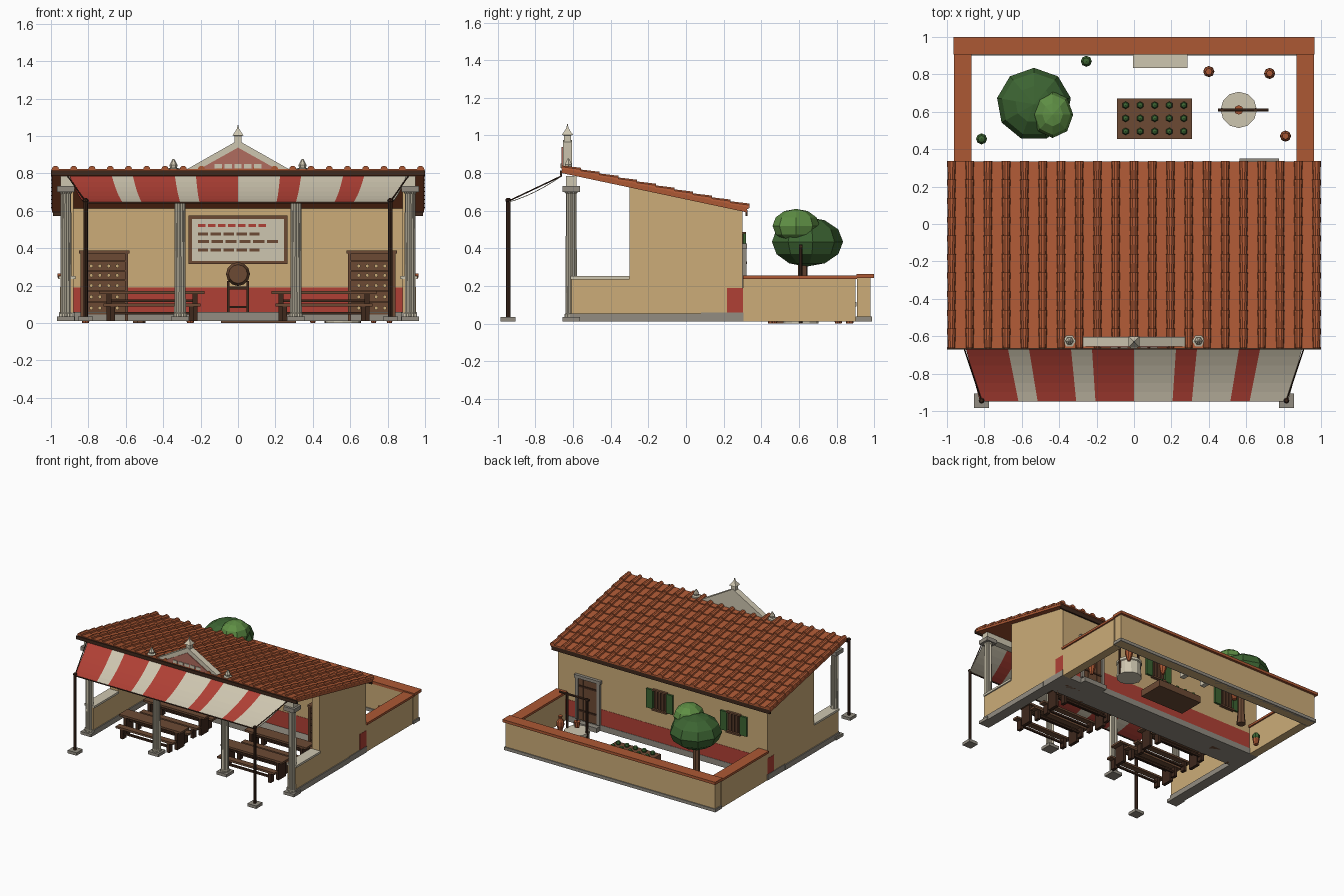
import bpy, bmesh, math
from mathutils import Vector, Matrix

def material(name, r, g, b):
    m = bpy.data.materials.new(name)
    lin = [((c / 255 + 0.055) / 1.055) ** 2.4 for c in (r, g, b)]
    m.diffuse_color = (*lin, 1)
    return m

PLASTER = material("plaster", 204, 172, 120)
TILE = material("terracotta", 172, 88, 52)
DARK = material("dark_wood", 62, 40, 28)
WOOD = material("wood", 108, 74, 52)
RED = material("red", 176, 64, 53)
CREAM = material("cream", 206, 198, 176)
STONE = material("grey_stone", 146, 140, 129)
GREEN = material("dark_green", 60, 100, 50)
LEAF = material("light_green", 94, 142, 68)
FADED = material("faded_red", 176, 108, 94)

def finish(name, bm, *mats):
    bmesh.ops.recalc_face_normals(bm, faces=bm.faces)
    me = bpy.data.meshes.new(name)
    bm.to_mesh(me)
    bm.free()
    for m in mats:
        me.materials.append(m)
    ob = bpy.data.objects.new(name, me)
    bpy.context.collection.objects.link(ob)
    return ob

def boxes(name, mat, *dims):
    """Each box is x0, x1, y0, y1, z0, z1."""
    bm = bmesh.new()
    for x0, x1, y0, y1, z0, z1 in dims:
        mx = Matrix.Translation(((x0 + x1) / 2, (y0 + y1) / 2, (z0 + z1) / 2))
        bmesh.ops.create_cube(bm, size=1, matrix=mx @ Matrix.Diagonal((x1 - x0, y1 - y0, z1 - z0, 1)))
    return finish(name, bm, mat)

def prism(name, mat, pts, a, b, axis="x"):
    """Extrude a (y,z) outline along x, or an (x,z) outline along y."""
    bm = bmesh.new()
    place = (lambda p, d: (d, *p)) if axis == "x" else (lambda p, d: (p[0], d, p[1]))
    lo, hi = ([bm.verts.new(place(p, d)) for p in pts] for d in (a, b))
    bm.faces.new(lo)
    bm.faces.new(hi)
    for i in range(len(pts)):
        j = (i + 1) % len(pts)
        bm.faces.new((lo[i], lo[j], hi[j], hi[i]))
    return finish(name, bm, mat)

def lathe(name, mat, profile, x, y, n=8, flute=1.0, rot=0.0):
    """Revolve (radius, z) points; flute shrinks every second side point."""
    bm = bmesh.new()
    rings = []
    for r, z in profile:
        rings.append([bm.verts.new((x + r * (flute if i % 2 else 1) * math.cos(math.tau * i / n + rot),
                                    y + r * (flute if i % 2 else 1) * math.sin(math.tau * i / n + rot), z))
                      for i in range(n)])
    for a, b in zip(rings, rings[1:]):
        for i in range(n):
            bm.faces.new((a[i], a[(i + 1) % n], b[(i + 1) % n], b[i]))
    bm.faces.new(rings[0])
    bm.faces.new(rings[-1])
    return finish(name, bm, mat)

def rod(name, mat, a, b, r, n=6):
    a, b = Vector(a), Vector(b)
    bm = bmesh.new()
    mx = Matrix.Translation((a + b) / 2) @ (b - a).to_track_quat("Z", "Y").to_matrix().to_4x4()
    bmesh.ops.create_cone(bm, cap_ends=True, segments=n, radius1=r, radius2=r, depth=(b - a).length, matrix=mx)
    return finish(name, bm, mat)

def ball(name, mat, c, s, u=8, v=5):
    bm = bmesh.new()
    bmesh.ops.create_uvsphere(bm, u_segments=u, v_segments=v, radius=1,
                              matrix=Matrix.Translation(c) @ Matrix.Diagonal((*s, 1)))
    return finish(name, bm, mat)

G = 0.012
SL = -0.212
ceil = lambda y: 0.80 + SL * (y + 0.66)

# Rear wall with red dado, raised platform
boxes("rear_platform", STONE, (-0.955, 0.955, 0.08, 0.305, G, 0.06))
boxes("rear_dado", RED, (-0.952, 0.952, 0.218, 0.302, 0.06, 0.19))
prism("rear_wall", PLASTER, [(0.22, 0.19), (0.30, 0.19), (0.30, ceil(0.30)), (0.22, ceil(0.22))], -0.95, 0.95)

# Side walls, low porch walls and courtyard walls
for s in (-1, 1):
    prism("side_wall", PLASTER, [(-0.3, 0.05), (0.22, 0.05), (0.22, ceil(0.22)), (-0.3, ceil(-0.3))], s * 0.88, s * 0.95)
    x0, x1 = sorted((s * 0.88, s * 0.95))
    boxes("porch_low_wall", PLASTER, (x0, x1, -0.615, -0.3, 0.05, 0.235))
    boxes("porch_wall_cap", CREAM, (x0 - 0.01, x1 + 0.01, -0.615, -0.3, 0.235, 0.252))
    boxes("side_plinth", STONE, (x0 - 0.008, x1 + 0.008, -0.62, 0.08, G, 0.055))
    boxes("courtyard_side_wall", PLASTER, (x0, x1, 0.302, 0.9, G, 0.237))
    boxes("courtyard_side_cap", TILE, (x0 - 0.012, x1 + 0.012, 0.302, 0.91, 0.237, 0.255))
boxes("courtyard_rear_wall", PLASTER, (-0.95, 0.95, 0.91, 0.98, G, 0.245))
boxes("courtyard_rear_plinth", STONE, (-0.958, 0.958, 0.902, 0.988, G, 0.037))
boxes("courtyard_rear_cap", TILE, (-0.965, 0.965, 0.905, 1.0, 0.243, 0.265))

# Roof deck and eave boards
prism("roof_deck", TILE, [(-0.66, 0.80), (0.325, ceil(0.325)), (0.325, ceil(0.325) + 0.022), (-0.66, 0.822)], -0.995, 0.995)
boxes("front_fascia", DARK, (-1, 1, -0.67, -0.658, 0.788, 0.815))
boxes("rear_fascia", DARK, (-0.99, 0.99, 0.315, 0.328, 0.572, 0.605))

# Roof tiles: ten stepped courses of flat pans and tapering half-round covers
ROWS, bm = 10, bmesh.new()
L = 0.995 / ROWS
for k in range(ROWS):
    ya, yb = -0.662 + k * L, -0.662 + (k + 1) * L
    za, zb = ceil(ya) + 0.022, ceil(yb) + 0.030
    def strip(p, q):
        a = [bm.verts.new(v) for v in p]
        b = [bm.verts.new(v) for v in q]
        bm.faces.new(a)
        bm.faces.new(b)
        for i in range(len(a)):
            j = (i + 1) % len(a)
            bm.faces.new((a[i], a[j], b[j], b[i]))
    sheet = lambda y, z, d: [(-0.998, y, z - d), (0.998, y, z - d), (0.998, y, z), (-0.998, y, z)]
    strip(sheet(ya, za, 0.004), sheet(yb, zb, 0.012))
    for c in range(21):
        x = -0.976 + c * 0.0976
        arc = lambda r, y, z: [(x + r * math.cos(math.pi * i / 5), y, z + r * math.sin(math.pi * i / 5)) for i in range(6)]
        strip(arc(0.019, ya, za), arc(0.024, yb + 0.004, zb - 0.004))
finish("roof_tiles", bm, TILE)

# Porch columns and beam
for x in (-0.92, -0.31, 0.31, 0.92):
    lathe("column", CREAM, [(0.036, 0.035), (0.036, 0.05), (0.031, 0.055), (0.028, 0.69), (0.036, 0.70)], x, -0.61, 24, 0.86)
    boxes("column_blocks", STONE, (x - 0.047, x + 0.047, -0.657, -0.563, G, 0.036),
          (x - 0.047, x + 0.047, -0.657, -0.563, 0.70, 0.732))
boxes("porch_beam", CREAM, (-0.95, 0.95, -0.638, -0.582, 0.732, 0.785))

# Striped awning
bm, rows = bmesh.new(), []
for j in range(7):
    t = j / 6
    hw = 0.90 - 0.075 * t
    rows.append([bm.verts.new((hw * (i / 8 - 1), -0.662 - 0.283 * t, 0.787 - 0.14 * t - 0.06 * t * (1 - t))) for i in range(17)])
for a, b in zip(rows, rows[1:]):
    for i in range(16):
        f = bm.faces.new((a[i], b[i], b[i + 1], a[i + 1]))
        f.material_index = "RRCRRCRRCCRCCRCC"[i] == "C"
awning = finish("awning", bm, RED, CREAM)
awning.modifiers.new("cloth", "SOLIDIFY").thickness = 0.004
for s in (-1, 1):
    x = s * 0.815
    rod("awning_pole", DARK, (x, -0.945, 0.03), (x, -0.945, 0.65), 0.012, 8)
    ball("awning_pole_knob", DARK, (x, -0.945, 0.655), (0.016, 0.016, 0.014))
    boxes("awning_pole_foot", STONE, (x - 0.04, x + 0.04, -0.985, -0.905, G, 0.036))
    rod("awning_rope", DARK, (x, -0.945, 0.65), (s * 0.91, -0.66, 0.785), 0.004, 5)
boxes("awning_bar", DARK, (-0.82, 0.82, -0.948, -0.94, 0.638, 0.646))

# Pediment with finials
prism("pediment", CREAM, [(-0.295, 0.81), (0.295, 0.81), (0.0, 0.977)], -0.655, -0.605, "y")
prism("pediment_panel", FADED, [(-0.215, 0.818), (0.215, 0.818), (0.0, 0.938)], -0.661, -0.654, "y")
boxes("pediment_plates", CREAM, *[(x - 0.02, x + 0.02, -0.666, -0.66, 0.827, 0.85) for x in (-0.105, -0.052, 0.0, 0.052, 0.105)])
lathe("centre_finial", CREAM, [(0.026, 0.955), (0.026, 1.0), (0.042, 1.003), (0.018, 1.028), (0.008, 1.04), (0.003, 1.06)], 0, -0.63, 4, 1, math.pi / 4)
for x in (-0.345, 0.345):
    lathe("side_finial", CREAM, [(0.034, 0.805), (0.034, 0.825), (0.018, 0.83), (0.022, 0.845), (0.004, 0.878)], x, -0.625, 6)

# Notice board on the rear wall
boxes("board_frame", WOOD, (-0.265, 0.265, 0.20, 0.22, 0.315, 0.575))
boxes("board_panel", CREAM, (-0.245, 0.245, 0.196, 0.201, 0.333, 0.557))
for z, n, w, m in ((0.521, 7, 0.04, RED), (0.477, 5, 0.055, WOOD), (0.435, 6, 0.06, WOOD), (0.391, 5, 0.055, WOOD)):
    boxes("board_bars", m, *[(-0.215 + i * (w + 0.014), -0.215 + i * (w + 0.014) + w, 0.191, 0.197, z - 0.008, z + 0.008) for i in range(n)])

# Bottle racks
for s in (-1, 1):
    c = s * 0.715
    boxes("rack", WOOD, (c - 0.125, c + 0.125, 0.10, 0.215, G, 0.38), (c - 0.136, c + 0.136, 0.07, 0.217, 0.372, 0.388),
          *[(c + d - 0.008, c + d + 0.008, 0.07, 0.11, G, 0.38) for d in (-0.12, 0.12)],
          *[(c - 0.12, c + 0.12, 0.075, 0.11, z - 0.004, z + 0.004) for z in (0.05, 0.11, 0.17, 0.23, 0.28, 0.33)])
    for z in (0.08, 0.14, 0.2, 0.255, 0.305):
        for d in (-0.07, -0.023, 0.023, 0.07):
            rod("bottle", PLASTER, (c + d, 0.08, z), (c + d, 0.11, z), 0.011)

# Barrel on a stand
bm_barrel = lathe("barrel", WOOD, [(0.05, -0.06), (0.064, -0.02), (0.064, 0.02), (0.05, 0.06)], 0, 0, 12)
bm_barrel.matrix_world = Matrix.Translation((0, 0.14, 0.262)) @ Matrix.Rotation(math.pi / 2, 4, "X")
boxes("barrel_stand", DARK, (-0.055, 0.055, 0.09, 0.19, 0.178, 0.195), (-0.05, 0.05, 0.095, 0.105, 0.08, 0.09),
      *[(x - 0.007, x + 0.007, y - 0.007, y + 0.007, 0.06, 0.225) for x in (-0.052, 0.052) for y in (0.1, 0.18)])

# Tables with benches
for c in (-0.46, 0.46):
    for y in (-0.43, -0.12):
        for name, dy, w, z, e in (("table", 0, 0.055, 0.172, 0.28), ("bench", -0.1, 0.025, 0.105, 0.26), ("bench", 0.1, 0.025, 0.105, 0.26)):
            v = y + dy
            boxes(name + "_top", WOOD, (c - e, c + e, v - w, v + w, z - 0.016, z))
            boxes(name + "_legs", DARK, *[(c + d - 0.013, c + d + 0.013, v - w * 0.85, v + w * 0.85, G, z - 0.016) for d in (0.05 - e, e - 0.05)],
                  (c - e + 0.05, c + e - 0.05, v - 0.008, v + 0.008, z - 0.06, z - 0.045))

# Rear door
boxes("door_frame", STONE, (0.56, 0.585, 0.30, 0.322, 0.06, 0.40), (0.755, 0.78, 0.30, 0.322, 0.06, 0.40), (0.55, 0.79, 0.30, 0.325, 0.40, 0.425))
boxes("door_planks", WOOD, *[(0.587 + i * 0.042, 0.627 + i * 0.042, 0.30, 0.314, 0.06, 0.40) for i in range(4)])
boxes("door_straps", DARK, *[(0.587, 0.753, 0.31, 0.319, z, z + 0.015) for z in (0.13, 0.33)])
boxes("door_step", STONE, (0.565, 0.775, 0.30, 0.35, G, 0.05))

# Rear windows with open shutters
for x in (0.02, -0.65):
    boxes("window_pane", DARK, (x - 0.055, x + 0.055, 0.30, 0.306, 0.33, 0.475))
    boxes("window_bars", WOOD, *[(x + d - 0.005, x + d + 0.005, 0.304, 0.313, 0.33, 0.475) for d in (-0.03, 0, 0.03)],
          (x - 0.065, x + 0.065, 0.30, 0.32, 0.475, 0.487), (x - 0.065, x + 0.065, 0.30, 0.325, 0.316, 0.33))
    boxes("shutters", GREEN, *[(x + d - 0.03, x + d + 0.03, 0.302, 0.318, 0.325, 0.48) for d in (-0.09, 0.09)])

# Courtyard tree
lathe("tree_trunk", WOOD, [(0.036, 0.0), (0.026, 0.12), (0.026, 0.36)], -0.53, 0.62, 7)
ball("tree_crown", GREEN, (-0.535, 0.64, 0.435), (0.2, 0.195, 0.132), 9, 6)
ball("tree_crown_light", LEAF, (-0.435, 0.585, 0.52), (0.11, 0.125, 0.09), 8, 6)

# Planting bed
boxes("planting_bed", WOOD, (-0.09, 0.31, 0.455, 0.67, 0.0, 0.055))
for i in range(5):
    for y in (0.495, 0.565, 0.635):
        ball("seedling", GREEN, (-0.045 + i * 0.078, y, 0.066), (0.02, 0.02, 0.022), 6, 4)

# Well with crossbar and bucket
lathe("well", CREAM, [(0.095, 0.0), (0.09, 0.11), (0.097, 0.115), (0.097, 0.135)], 0.56, 0.61, 12)
for x in (0.47, 0.65):
    rod("well_post", DARK, (x, 0.61, 0.0), (x, 0.61, 0.42), 0.01)
rod("well_crossbar", DARK, (0.45, 0.61, 0.41), (0.72, 0.61, 0.41), 0.01)
rod("well_rope", DARK, (0.56, 0.61, 0.2), (0.56, 0.61, 0.41), 0.004)
lathe("well_bucket", TILE, [(0.018, 0.16), (0.025, 0.21)], 0.56, 0.61, 8)

# Stone seat, jars and potted plants
boxes("stone_seat", CREAM, (-0.005, 0.285, 0.835, 0.905, 0.09, 0.115), (0.02, 0.06, 0.845, 0.9, G, 0.09), (0.22, 0.26, 0.845, 0.9, G, 0.09))
for x, y in ((0.40, 0.815), (0.725, 0.805), (0.81, 0.47)):
    lathe("jar", TILE, [(0.012, 0.0), (0.03, 0.06), (0.028, 0.09), (0.012, 0.115), (0.018, 0.135)], x, y, 8)
for x, y in ((-0.255, 0.87), (-0.815, 0.455)):
    lathe("plant_pot", TILE, [(0.018, 0.0), (0.027, 0.05)], x, y, 8)
    ball("pot_plant", GREEN, (x, y, 0.07), (0.031, 0.031, 0.032), 8, 5)
